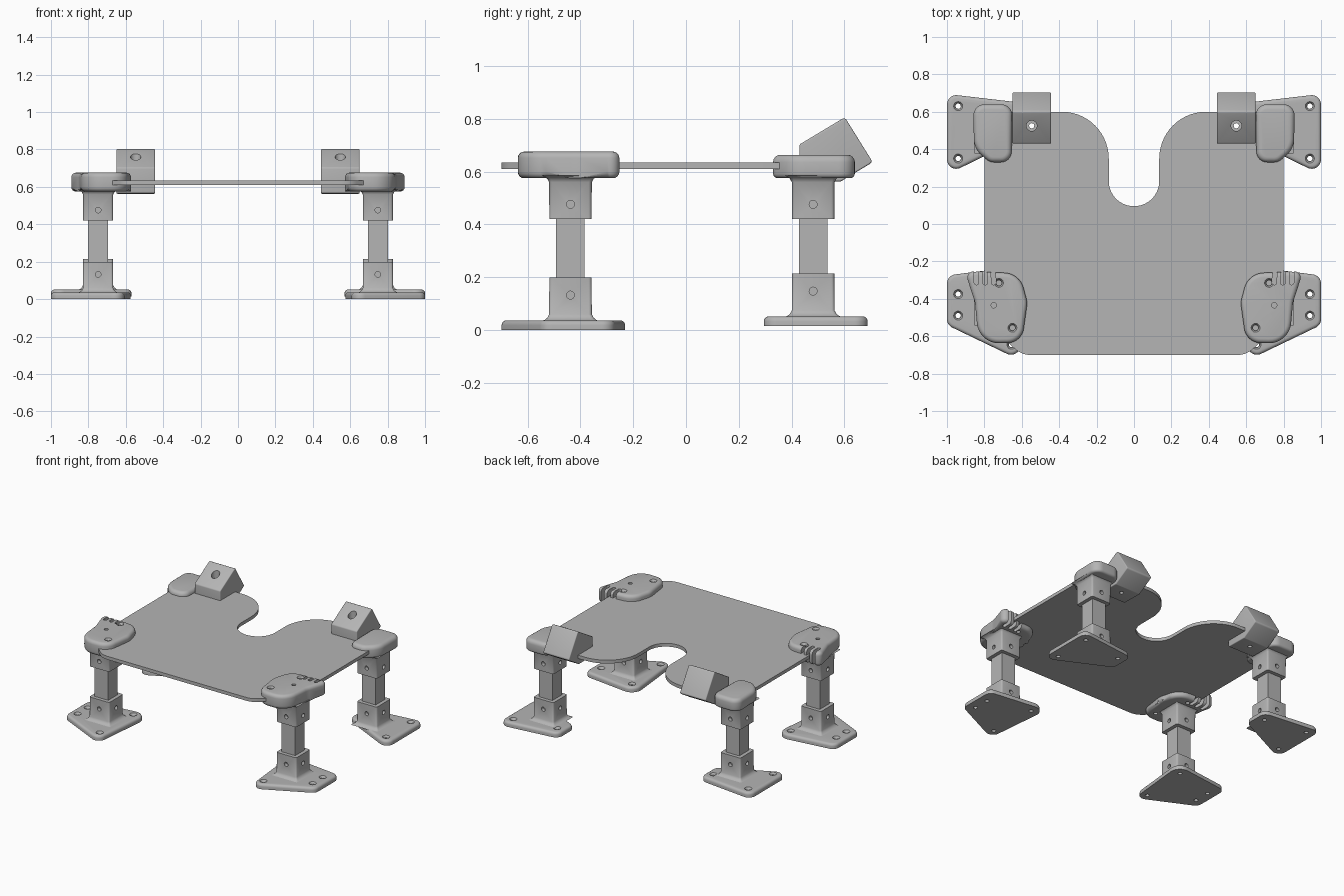
import bpy, bmesh, math
from mathutils import Vector, Matrix

if "Cube" in bpy.data.objects:
    bpy.data.objects.remove(bpy.data.objects["Cube"], do_unlink=True)

grey = bpy.data.materials.new("plain grey")
grey.use_nodes = True
grey.diffuse_color = (0.46, 0.46, 0.46, 1)
grey.node_tree.nodes["Principled BSDF"].inputs["Base Color"].default_value = grey.diffuse_color


def rounded(points, steps=8):
    """Outline from corners (x, y, radius)."""
    out = []
    for i, (x, y, r) in enumerate(points):
        p = Vector((x, y))
        to_a = Vector(points[i - 1][:2]) - p
        to_b = Vector(points[(i + 1) % len(points)][:2]) - p
        half = to_a.angle(to_b) / 2
        reach = min(r / math.tan(half), to_a.length / 2, to_b.length / 2)
        r = reach * math.tan(half)
        a, b = to_a.normalized(), to_b.normalized()
        centre = p + (a + b).normalized() * (r / math.sin(half))
        start, end = p + a * reach - centre, p + b * reach - centre
        turn = start.angle_signed(end)
        for k in range(steps + 1):
            out.append(centre + Matrix.Rotation(-turn * k / steps, 2) @ start)
    return out


def make(name, bm):
    bmesh.ops.remove_doubles(bm, verts=bm.verts, dist=0.0005)
    bmesh.ops.recalc_face_normals(bm, faces=bm.faces)
    mesh = bpy.data.meshes.new(name)
    bm.to_mesh(mesh)
    bm.free()
    mesh.materials.append(grey)
    ob = bpy.data.objects.new(name, mesh)
    bpy.context.collection.objects.link(ob)
    return ob


def prism(name, outline, z0, z1, top=0, bottom=0):
    """Upright slab with softened rims."""
    bm = bmesh.new()
    bm.faces.new([bm.verts.new((p[0], p[1], z0)) for p in outline])
    bmesh.ops.remove_doubles(bm, verts=bm.verts, dist=0.0005)
    lift = bmesh.ops.extrude_face_region(bm, geom=bm.faces[:], use_keep_orig=True)
    for v in lift["geom"]:
        if isinstance(v, bmesh.types.BMVert):
            v.co.z = z1
    for z, width in ((z0, bottom), (z1, top)):
        if width:
            rim = [e for e in bm.edges if all(abs(v.co.z - z) < 1e-5 for v in e.verts)]
            bmesh.ops.bevel(bm, geom=rim, offset=width, segments=4, profile=0.5,
                            affect="EDGES", clamp_overlap=True)
    return make(name, bm)


def cylinder(centre, r, depth, axis="Z", r_top=None):
    bm = bmesh.new()
    turn = {"X": Matrix.Rotation(math.pi / 2, 4, "Y"),
            "Y": Matrix.Rotation(math.pi / 2, 4, "X"), "Z": Matrix()}[axis]
    bmesh.ops.create_cone(bm, cap_ends=True, segments=20, radius1=r,
                          radius2=r_top or r, depth=depth,
                          matrix=Matrix.Translation(centre) @ turn)
    return make("cutter", bm)


def countersunk(x, y, z_top, depth=0.12):
    """Screw hole with a wider mouth at the given height."""
    return [cylinder((x, y, z_top - depth / 2), 0.014, depth + 0.02),
            cylinder((x, y, z_top - 0.004), 0.016, 0.02, "Z", 0.028)]


def finish(ob, cutters=(), mirror=True):
    """Apply cuts and mirroring, drop the cutters, smooth the curves."""
    for cutter in cutters:
        mod = ob.modifiers.new("cut", "BOOLEAN")
        mod.object, mod.operation, mod.solver = cutter, "DIFFERENCE", "EXACT"
    if mirror:
        ob.modifiers.new("mirror", "MIRROR")
    bpy.context.view_layer.update()
    graph = bpy.context.evaluated_depsgraph_get()
    mesh = bpy.data.meshes.new_from_object(ob.evaluated_get(graph))
    ob.modifiers.clear()
    ob.data = mesh
    for cutter in cutters:
        bpy.data.objects.remove(cutter, do_unlink=True)
    bpy.ops.object.select_all(action="DESELECT")
    ob.select_set(True)
    bpy.context.view_layer.objects.active = ob
    bpy.ops.object.shade_smooth_by_angle(angle=math.radians(35))


def socket(name, x, y, sections, hole_z):
    """Square sleeve with a flared end and cross holes."""
    bm = bmesh.new()
    rings = []
    for z, h in sections:
        loop = rounded([(-h, -h, 0.012), (h, -h, 0.012), (h, h, 0.012), (-h, h, 0.012)], 3)
        rings.append([bm.verts.new((x + p.x, y + p.y, z)) for p in loop])
    for low, high in zip(rings, rings[1:]):
        for i in range(len(low)):
            bm.faces.new((low[i - 1], low[i], high[i], high[i - 1]))
    bm.faces.new(rings[0])
    bm.faces.new(rings[-1])
    finish(make(name, bm), [cylinder((x, y, hole_z), 0.015, 0.4, a) for a in "XY"])


# Board with a rounded slot at the back
side = [(-0.135, 0.095, 0.135), (-0.135, 0.6, 0.25), (-0.8, 0.6, 0.06),
        (-0.8, -0.52, 0.12), (-0.6, -0.7, 0.12)]
board_outline = side + [(-x, y, r) for x, y, r in reversed(side)]
board_holes = [cylinder((s * 0.547, 0.525, 0.6), 0.014, 0.3) for s in (-1, 1)]
finish(prism("board", rounded(board_outline, 14), 0.61, 0.634), board_holes, mirror=False)

# Legs: foot, lower sleeve, post, upper sleeve
LEG_X = -0.748
front_foot = [(-1, -0.275, 0.05), (-1, -0.54, 0.05), (-0.615, -0.725, 0.05), (-0.565, -0.22, 0.07)]
rear_foot = [(-1, 0.695, 0.05), (-1, 0.265, 0.05), (-0.57, 0.475, 0.05), (-0.57, 0.645, 0.05)]
front_screws = [(-0.94, -0.375), (-0.94, -0.49), (-0.655, -0.645), (-0.635, -0.29)]
rear_screws = [(-0.94, 0.63), (-0.94, 0.35), (-0.625, 0.58)]
for place, y, base, outline, screws in (
        ("front", -0.438, 0.0, front_foot, front_screws),
        ("rear", 0.482, 0.015, rear_foot, rear_screws)):
    top = base + 0.036
    holes = [c for sx, sy in screws for c in countersunk(sx, sy, top, 0.06)]
    finish(prism(place + "_foot", rounded(outline), base, top, top=0.018), holes)
    flare = [(0, 0.108), (0.004, 0.098), (0.012, 0.088), (0.025, 0.081), (0.165, 0.08)]
    socket(place + "_lower_sleeve", LEG_X, y, [(top - 0.002 + z, h) for z, h in flare], base + 0.132)
    socket(place + "_upper_sleeve", LEG_X, y, [(0.585 - z, h) for z, h in flare], 0.476)
    h = 0.054
    square = [(LEG_X + a * h, y + b * h) for a, b in ((-1, -1), (1, -1), (1, 1), (-1, 1))]
    finish(prism(place + "_post", square, base + 0.06, 0.54))

# Front clamp heads with finger notches
head = [(-0.905, -0.25, 0.035), (-0.85, -0.42, 0.15), (-0.83, -0.64, 0.15),
        (-0.6, -0.635, 0.09), (-0.57, -0.42, 0.12), (-0.61, -0.265, 0.11)]
cuts = countersunk(-0.722, -0.315, 0.677) + countersunk(-0.65, -0.555, 0.677)
cuts.append(cylinder((-0.75, -0.435, 0.68), 0.014, 0.08))
for x in (-0.842, -0.795, -0.75):
    notch = [(x - 0.012, -0.325, 0.01), (x + 0.012, -0.325, 0.01),
             (x + 0.008, -0.2, 0.004), (x - 0.016, -0.2, 0.004)]
    cuts.append(prism("cutter", rounded(notch, 4), 0.5, 0.8))
finish(prism("front_clamp_head", rounded(head), 0.575, 0.676, top=0.024, bottom=0.024), cuts)

# Rear clamp heads
rear_head = [(-0.86, 0.64, 0.06), (-0.855, 0.4, 0.12), (-0.77, 0.33, 0.06),
             (-0.655, 0.33, 0.06), (-0.65, 0.64, 0.06)]
finish(prism("rear_clamp_head", rounded(rear_head), 0.575, 0.664, top=0.028, bottom=0.018))

# Tilted rear stop blocks, profile drawn in the side plane
profile = [(0.43, 0.565, 0.01), (0.43, 0.703, 0.012), (0.602, 0.806, 0.012),
           (0.708, 0.636, 0.012), (0.587, 0.563, 0.012)]
block = prism("rear_stop_block", rounded(profile, 4), -0.65, -0.443, top=0.006, bottom=0.006)
block.data.transform(Matrix(((0, 0, 1, 0), (1, 0, 0, 0), (0, 1, 0, 0), (0, 0, 0, 1))))
finish(block, [cylinder((-0.547, 0.525, 0.7), 0.014, 0.6),
               cylinder((-0.547, 0.525, 0.81), 0.028, 0.18)])
